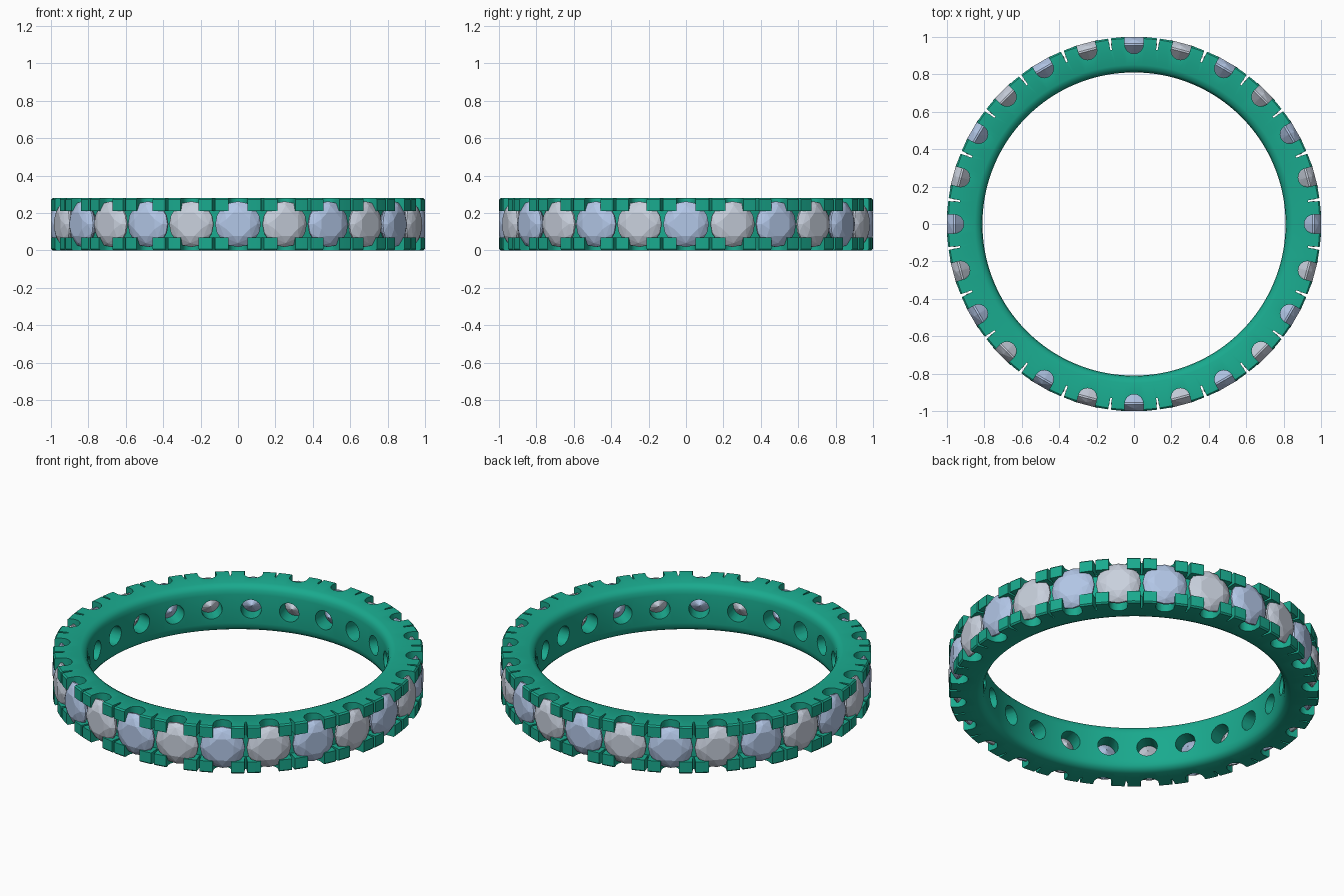
import bpy, bmesh
from math import sin, cos, pi, radians
from mathutils import Matrix

if "Cube" in bpy.data.objects:
    bpy.data.objects.remove(bpy.data.objects["Cube"])

N = 24          # stones around the band
H = 0.28        # band height
SEGS = 192


def material(name, col):
    m = bpy.data.materials.new(name)
    m.diffuse_color = (*col, 1)
    m.use_nodes = True
    m.node_tree.nodes["Principled BSDF"].inputs["Base Color"].default_value = m.diffuse_color
    return m


def mesh_from(bm, name):
    bmesh.ops.recalc_face_normals(bm, faces=bm.faces)
    me = bpy.data.meshes.new(name)
    bm.to_mesh(me)
    bm.free()
    return me


def add_object(name, me):
    ob = bpy.data.objects.new(name, me)
    bpy.context.collection.objects.link(ob)
    return ob


def prism(bm, outline, lo, hi, matrix):
    """Extrude a closed outline in local xy from z=lo to z=hi."""
    low = [bm.verts.new(matrix @ Matrix.Translation((x, y, lo)).translation) for x, y in outline]
    top = [bm.verts.new(matrix @ Matrix.Translation((x, y, hi)).translation) for x, y in outline]
    n = len(outline)
    bm.faces.new(low[::-1])
    bm.faces.new(top)
    for i in range(n):
        j = (i + 1) % n
        bm.faces.new((low[i], low[j], top[j], top[i]))


def cut(target, cutter):
    mod = target.modifiers.new("cut", 'BOOLEAN')
    mod.operation = 'DIFFERENCE'
    mod.solver = 'EXACT'
    mod.object = cutter
    cutter.hide_render = True
    bpy.context.view_layer.objects.active = target
    bpy.ops.object.modifier_apply(modifier=mod.name)
    bpy.data.objects.remove(cutter)


def spin(k):
    return Matrix.Rotation(-pi / 2 + 2 * pi * k / N, 4, 'Z')


# Band: revolved channel profile with a rounded inner edge
half = [(0.81, 0.055), (0.814, 0.03), (0.826, 0.012), (0.85, 0.0),
        (0.992, 0.0), (1.0, 0.008), (1.0, 0.07), (0.93, 0.07)]
profile = half + [(r, H - z) for r, z in reversed(half)]
bm = bmesh.new()
rings = []
for s in range(SEGS):
    a = 2 * pi * (s + 0.5) / SEGS
    rings.append([bm.verts.new((r * cos(a), r * sin(a), z)) for r, z in profile])
for s in range(SEGS):
    a, b = rings[s], rings[(s + 1) % SEGS]
    for i in range(len(profile)):
        j = (i + 1) % len(profile)
        bm.faces.new((a[i], b[i], b[j], a[j]))
band = add_object("ring_band", mesh_from(bm, "ring_band"))

# Rounded notches at each stone and thin slits splitting the prongs
notch = [(1.1, -0.05), (1.1, 0.05)]
notch += [(0.96 - 0.05 * sin(pi * t / 12), 0.05 * cos(pi * t / 12)) for t in range(13)]
slit = [(1.1, -0.015), (1.1, 0.015), (0.937, 0.004), (0.937, -0.004)]
bm = bmesh.new()
for k in range(N):
    prism(bm, notch, -0.1, H + 0.1, spin(k))
    prism(bm, slit, -0.1, H + 0.1, spin(k + 0.5))
cut(band, add_object("notch_cutter", mesh_from(bm, "notch_cutter")))

# Round light holes through the inner wall behind each stone
circle = [(0.056 * cos(2 * pi * t / 24), 0.056 * sin(2 * pi * t / 24)) for t in range(24)]
bm = bmesh.new()
to_radial = Matrix.Translation((0, 0, H / 2)) @ Matrix.Rotation(pi / 2, 4, 'Y')
for k in range(N):
    prism(bm, circle, 0.75, 0.945, spin(k) @ to_radial)
cut(band, add_object("hole_cutter", mesh_from(bm, "hole_cutter")))

band.data.materials.clear()
band.data.materials.append(material("green_metal", (0.01, 0.40, 0.27)))
bpy.ops.object.select_all(action='DESELECT')
band.select_set(True)
bpy.context.view_layer.objects.active = band
bpy.ops.object.shade_smooth_by_angle(angle=radians(30))


# Round brilliant stone: hull of table, crown, girdle, pavilion and culet
def brilliant(name, mat):
    bm = bmesh.new()
    for count, r, z, off in ((8, 0.068, 0.040, 0.5), (8, 0.101, 0.026, 0),
                             (16, 0.122, 0.005, 0), (16, 0.122, -0.005, 0),
                             (8, 0.062, -0.058, 0.5), (1, 0, -0.11, 0)):
        for i in range(count):
            a = 2 * pi * (i + off) / count
            bm.verts.new((r * cos(a), r * sin(a), z))
    bmesh.ops.convex_hull(bm, input=bm.verts)
    bmesh.ops.dissolve_limit(bm, angle_limit=radians(1), verts=bm.verts, edges=bm.edges)
    me = mesh_from(bm, name)
    me.materials.append(mat)
    return me


stones = [brilliant("blue_stone", material("pale_blue", (0.45, 0.57, 0.80))),
          brilliant("clear_stone", material("pale_grey", (0.58, 0.63, 0.72)))]
for k in range(N):
    ob = add_object(f"stone_{k + 1}", stones[k % 2])
    ob.matrix_world = (spin(k) @ Matrix.Translation((0.96, 0, H / 2))
                       @ Matrix.Rotation(pi / 2, 4, 'Y'))
